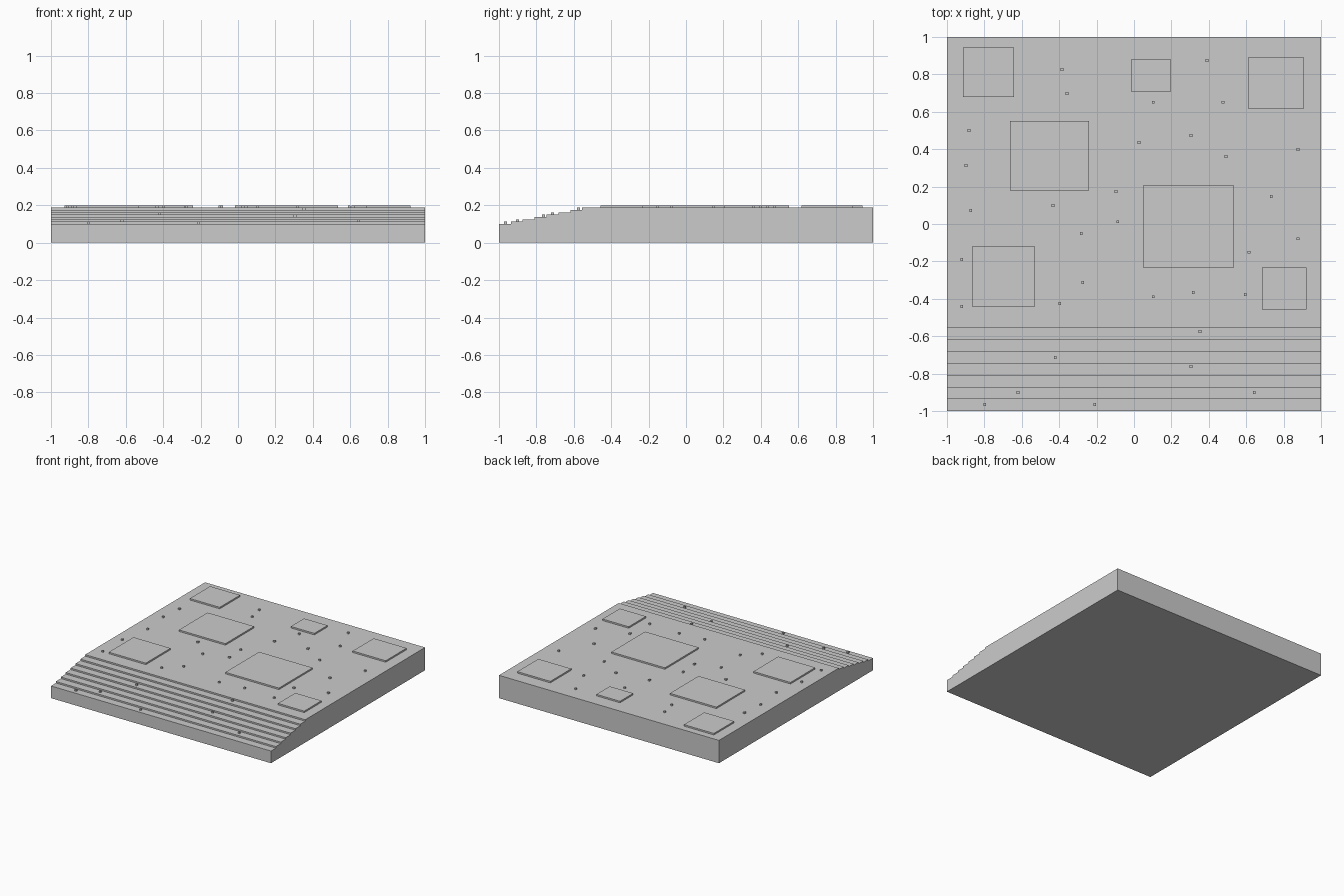
import bpy, bmesh
from mathutils import Matrix, Vector

if "Cube" in bpy.data.objects:
    bpy.data.objects.remove(bpy.data.objects["Cube"])

STEPS = 7
LOW, TOP, RAISED = 0.10, 0.1875, 0.20
RISE = (TOP - LOW) / STEPS
RUN = 0.445 / STEPS          # stair zone runs from y=-1 to y=-0.555


def make_object(name, bm):
    mesh = bpy.data.meshes.new(name)
    bm.to_mesh(mesh)
    bm.free()
    obj = bpy.data.objects.new(name, mesh)
    bpy.context.collection.objects.link(obj)
    return obj


def add_box(bm, x0, x1, y0, y1, z0, z1):
    centre = Vector(((x0 + x1) / 2, (y0 + y1) / 2, (z0 + z1) / 2))
    scale = Matrix.Diagonal((x1 - x0, y1 - y0, z1 - z0, 1))
    bmesh.ops.create_cube(bm, size=1, matrix=Matrix.Translation(centre) @ scale)


def floor_height(y):
    return LOW + RISE * min(STEPS, int((y + 1) / RUN))


# Slab with front steps: side profile extruded along x
profile = [(-1, 0), (-1, LOW)]
for i in range(1, STEPS + 1):
    y = -1 + i * RUN
    profile += [(y, LOW + (i - 1) * RISE), (y, LOW + i * RISE)]
profile += [(1, TOP), (1, 0)]
bm = bmesh.new()
side = bm.faces.new([bm.verts.new((-1, y, z)) for y, z in profile])
ext = bmesh.ops.extrude_face_region(bm, geom=[side], use_keep_orig=True)
bmesh.ops.translate(bm, vec=(2, 0, 0), verts=[v for v in ext["geom"] if isinstance(v, bmesh.types.BMVert)])
bmesh.ops.recalc_face_normals(bm, faces=bm.faces)
make_object("stepped_slab", bm)

# Raised rectangular plates: x0, x1, y0, y1
plates = [
    (-0.914, -0.642, 0.68, 0.943), (-0.016, 0.198, 0.708, 0.88), (0.61, 0.91, 0.618, 0.89),
    (-0.663, -0.24, 0.18, 0.552), (0.048, 0.535, -0.233, 0.205),
    (-0.866, -0.529, -0.441, -0.12), (0.684, 0.922, -0.457, -0.233),
]
for i, (x0, x1, y0, y1) in enumerate(plates):
    bm = bmesh.new()
    add_box(bm, x0, x1, y0, y1, TOP - 0.001, RAISED)
    make_object(f"raised_plate_{i + 1}", bm)

# Small square studs scattered over the deck and steps
studs = [
    (-0.385, 0.826), (-0.358, 0.698), (0.39, 0.874), (0.102, 0.65), (0.476, 0.65),
    (0.027, 0.436), (0.305, 0.473), (0.492, 0.361), (0.877, 0.398), (-0.882, 0.5),
    (-0.898, 0.313), (-0.872, 0.072), (-0.433, 0.099), (-0.096, 0.174), (-0.086, 0.013),
    (-0.283, -0.051), (0.733, 0.147), (0.877, -0.078), (0.615, -0.152), (-0.273, -0.313),
    (-0.396, -0.425), (0.102, -0.388), (0.316, -0.366), (0.594, -0.377), (-0.92, -0.19),
    (-0.92, -0.441), (0.353, -0.575), (-0.422, -0.714), (0.305, -0.762), (-0.62, -0.901),
    (0.642, -0.901), (-0.797, -0.965), (-0.209, -0.965),
]
bm = bmesh.new()
h = 0.007
for x, y in studs:
    z = floor_height(y)
    add_box(bm, x - h, x + h, y - h, y + h, z - 0.001, z + RAISED - TOP)
make_object("studs", bm)
